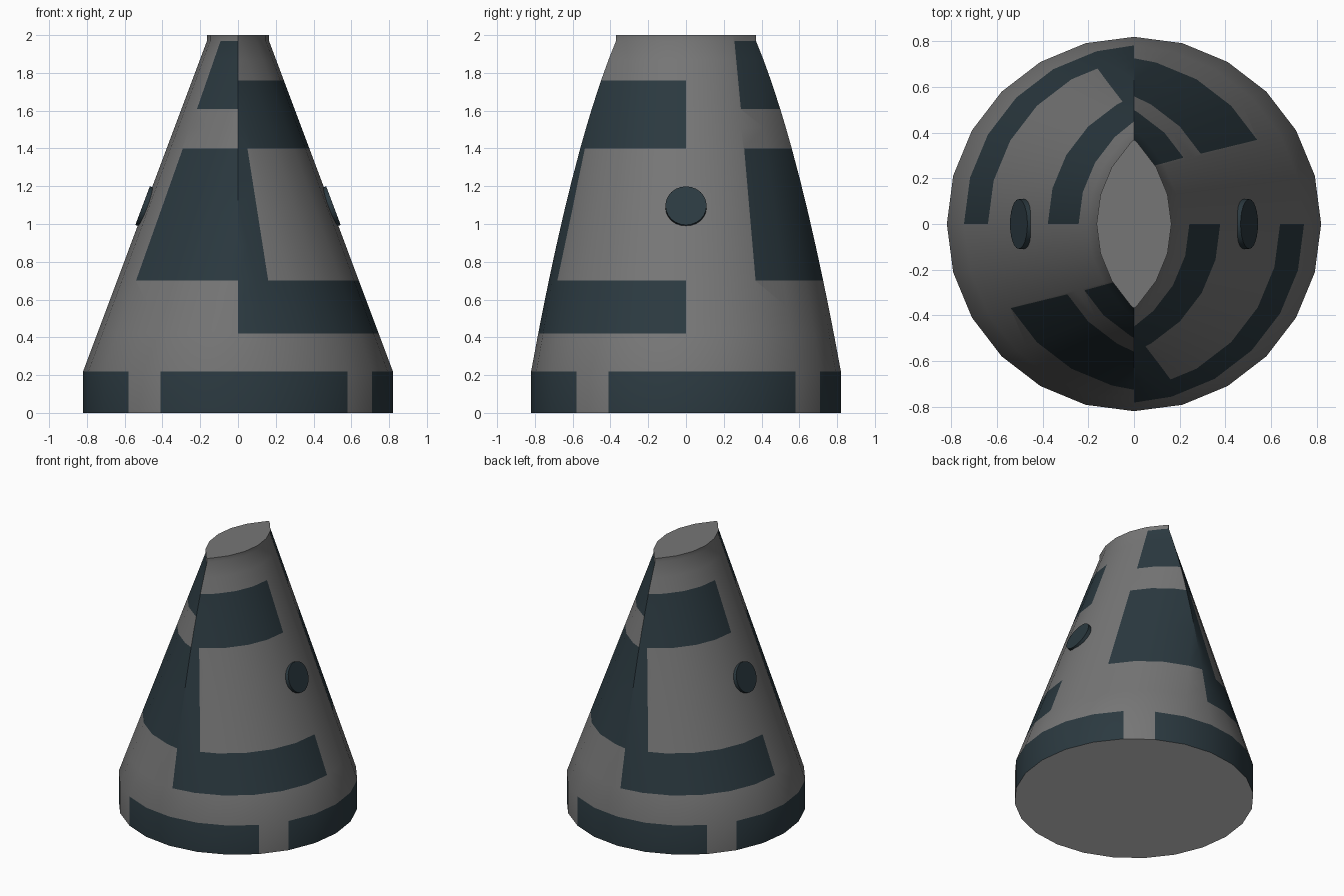
import bpy, bmesh, math
from mathutils import Vector, Matrix

if "Cube" in bpy.data.objects:
    bpy.data.objects.remove(bpy.data.objects["Cube"])


def material(name, rgb):
    m = bpy.data.materials.new(name)
    m.diffuse_color = (*rgb, 1)
    m.use_nodes = True
    m.node_tree.nodes["Principled BSDF"].inputs["Base Color"].default_value = m.diffuse_color
    return m


GREY = material("mid grey", (0.182, 0.182, 0.182))
DARK = material("dark slate", (0.024, 0.041, 0.051))
PALE = material("pale grey", (0.62, 0.62, 0.62))
SIDES = 24


def finish(name, bm, mats, angle):
    bmesh.ops.recalc_face_normals(bm, faces=bm.faces[:])
    me = bpy.data.meshes.new(name)
    bm.to_mesh(me)
    bm.free()
    ob = bpy.data.objects.new(name, me)
    bpy.context.collection.objects.link(ob)
    for m in mats:
        me.materials.append(m)
    bpy.ops.object.select_all(action='DESELECT')
    ob.select_set(True)
    bpy.context.view_layer.objects.active = ob
    bpy.ops.object.shade_smooth_by_angle(angle=math.radians(angle))
    return ob


def cut(bm, co, no, faces):
    geom = set(faces)
    for f in faces:
        geom.update(f.edges)
        geom.update(f.verts)
    bmesh.ops.bisect_plane(bm, geom=list(geom), dist=1e-5, plane_co=co, plane_no=no)


# Body half: arcs of a leaning cone whose centre shifts past x = 0, so the
# section turns from a circle into a pointed lens
bm = bmesh.new()
rings = []
for z in (0, .22, .42, .56, .7, .88, 1.06, 1.23, 1.4, 1.51, 1.61, 1.76, 1.87, 1.97, 2):
    t = min(max((z - .22) / 1.75, 0), 1)
    r, c = .82 - .3206 * t, .3354 * t
    top = math.acos(c / r)
    ring = []
    for i in range(-SIDES // 4, SIDES // 4 + 1):
        a = min(max(i * 2 * math.pi / SIDES, -top), top)
        ring.append(bm.verts.new((r * math.cos(a) - c, r * math.sin(a), z)))
    rings.append(ring)
for lo, hi in zip(rings, rings[1:]):
    for i in range(SIDES // 2):
        bm.faces.new((lo[i], lo[i + 1], hi[i + 1], hi[i]))
bm.faces.new(rings[0])
bm.faces.new(rings[-1])
bmesh.ops.remove_doubles(bm, verts=bm.verts[:], dist=1e-4)

# (side of y, z low, z high, x at low, x at high): dark between x = 0 and the slant
PANELS = ((-1, .42, .7, 2, 2), (-1, .7, 1.4, .16, .05), (-1, 1.4, 1.76, 2, 2),
          (1, .7, 1.4, .54, .292), (1, 1.61, 1.97, .217, .092))
PAINTED = [p for p in PANELS if not (p[0] == -1 and p[1] == 1.61)]


def in_band(f, side, z0, z1):
    p = f.calc_center_median()
    return p.y * side > 0 and z0 < p.z < z1


for side, z0, z1, x0, x1 in PAINTED:
    if x0 < 1:
        cut(bm, (x0, 0, z0), (z1 - z0, 0, x0 - x1),
            [f for f in bm.faces if in_band(f, side, z0, z1)])

# Paint the panels, the base ring and the underside
for f in bm.faces:
    p = f.calc_center_median()
    if p.z < .001:
        f.material_index = 2
    elif p.z < .22:
        a = math.degrees(math.atan2(p.y, p.x)) % 90
        f.material_index = 0 if 45 < a < 60 else 1
    for side, z0, z1, x0, x1 in PAINTED:
        if in_band(f, side, z0, z1) and p.x < x0 + (x1 - x0) * (p.z - z0) / (z1 - z0):
            f.material_index = 1

# Second half: the same, turned half way round
dup = bmesh.ops.duplicate(bm, geom=bm.verts[:] + bm.edges[:] + bm.faces[:])
bmesh.ops.rotate(bm, verts=[v for v in dup["geom"] if isinstance(v, bmesh.types.BMVert)],
                 cent=(0, 0, 0), matrix=Matrix.Rotation(math.pi, 3, 'Z'))
bmesh.ops.remove_doubles(bm, verts=bm.verts[:], dist=1e-4)
finish("cone_body", bm, (GREY, DARK, PALE), 23)

# Round side buttons lying on the slope
for side, name in ((1, "right_button"), (-1, "left_button")):
    n = Vector((side, 0, .374)).normalized()
    bm = bmesh.new()
    rot = n.to_track_quat('Z', 'Y').to_matrix().to_4x4()
    centre = Vector((side * .494, 0, 1.093)) - n * .008
    bmesh.ops.create_cone(bm, cap_ends=True, segments=SIDES, radius1=.109, radius2=.109,
                          depth=.04, matrix=Matrix.Translation(centre) @ rot)
    finish(name, bm, (DARK,), 30)
